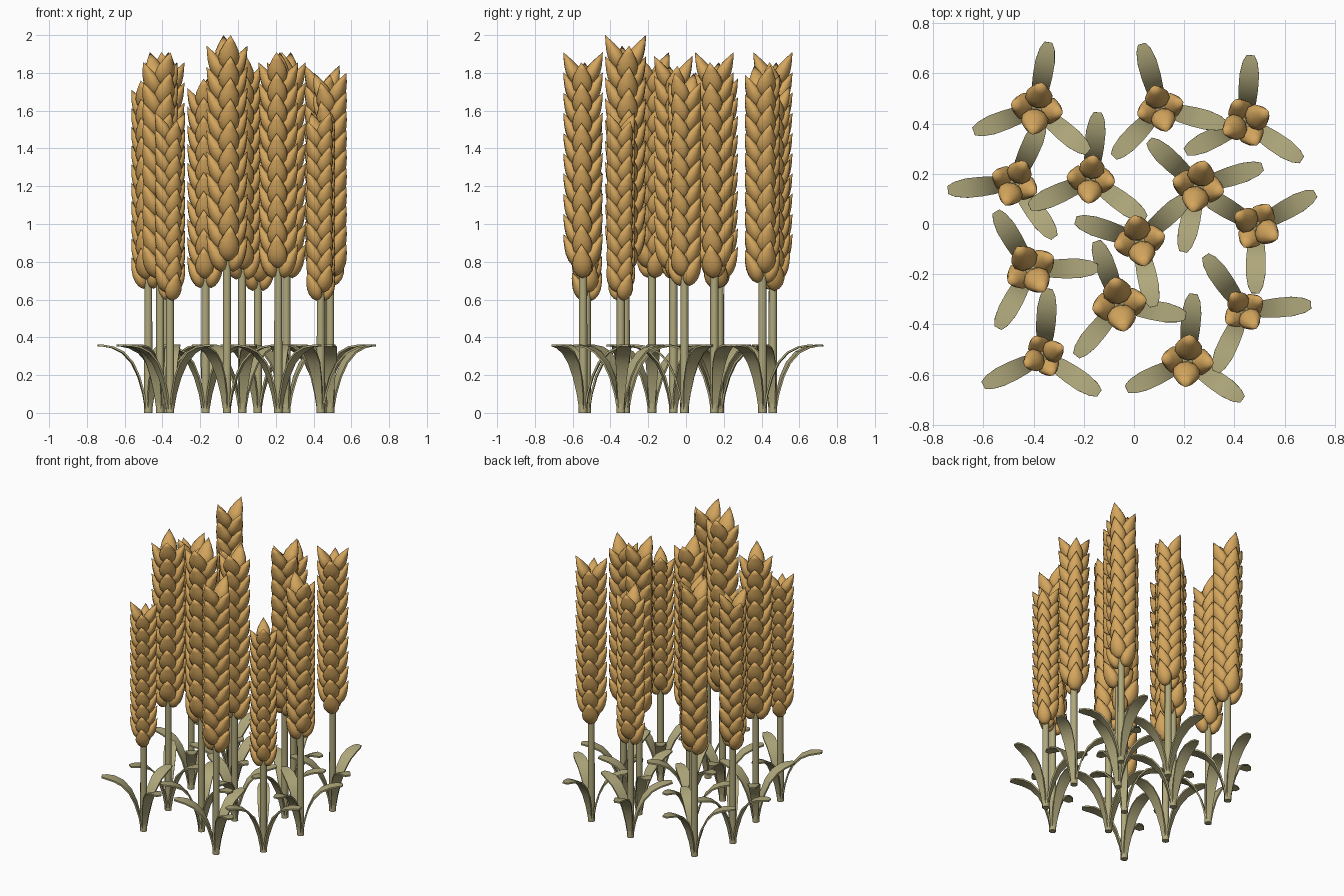
import bpy, bmesh, math
from mathutils import Vector, Matrix

if "Cube" in bpy.data.objects:
    bpy.data.objects.remove(bpy.data.objects["Cube"])


def material(name, rgb):
    m = bpy.data.materials.new(name)
    m.diffuse_color = (*rgb, 1)
    m.use_nodes = True
    m.node_tree.nodes["Principled BSDF"].inputs["Base Color"].default_value = m.diffuse_color
    return m


GRAIN = material("golden_grain", (0.66, 0.38, 0.11))
STRAW = material("dry_green_straw", (0.43, 0.39, 0.20))

# x, y, total height, leaf angle, angle of the upper kernel pair
STALKS = [
    (-0.387, 0.46, 1.91, 80, 80), (0.105, 0.46, 1.73, 106, 106),
    (0.446, 0.405, 1.84, 86, 25), (-0.475, 0.163, 1.76, 66, 66),
    (-0.172, 0.178, 1.77, 84, 84), (0.256, 0.15, 1.91, 17, 77),
    (0.022, -0.067, 1.89, 42, 102), (0.488, -0.008, 1.80, 29, 149),
    (-0.412, -0.18, 1.91, 1, 121), (-0.058, -0.32, 2.0, 110, 100),
    (0.438, -0.345, 1.59, 5, 125), (-0.36, -0.525, 1.59, 86, 26),
    (0.213, -0.545, 1.91, 85, 85),
]


def finish(name, bm, mat, angle=40):
    bmesh.ops.recalc_face_normals(bm, faces=bm.faces)
    me = bpy.data.meshes.new(name)
    bm.to_mesh(me)
    bm.free()
    me.materials.append(mat)
    ob = bpy.data.objects.new(name, me)
    bpy.context.collection.objects.link(ob)
    bpy.ops.object.select_all(action='DESELECT')
    bpy.context.view_layer.objects.active = ob
    ob.select_set(True)
    bpy.ops.object.shade_smooth_by_angle(angle=math.radians(angle))
    return ob


# kernel: pointed teardrop, (height fraction, radius fraction, outward offset)
KERNEL = [(0.08, 0.55, 0.035), (0.22, 0.88, 0.041), (0.4, 1.0, 0.05),
          (0.58, 0.86, 0.064), (0.78, 0.5, 0.085)]
LENGTH, PITCH, SIDES = 0.19, 0.112, 10


def add_kernel(bm, mat):
    rings = []
    for h, r, out in KERNEL:
        rings.append([bm.verts.new(mat @ Vector((
            out + 0.046 * r * math.cos(a), 0.058 * r * math.sin(a), h * LENGTH)))
            for a in (math.tau * i / SIDES for i in range(SIDES))])
    bottom = bm.verts.new(mat @ Vector((0.033, 0, 0)))
    tip = bm.verts.new(mat @ Vector((0.11, 0, LENGTH)))
    for i in range(SIDES):
        j = (i + 1) % SIDES
        bm.faces.new((bottom, rings[0][j], rings[0][i]))
        for a, b in zip(rings, rings[1:]):
            bm.faces.new((a[i], a[j], b[j], b[i]))
        bm.faces.new((rings[-1][i], rings[-1][j], tip))


# leaf: (outward distance, height, half width)
LEAF = [(0.012, 0.02, 0.014), (0.025, 0.1, 0.02), (0.05, 0.19, 0.028),
        (0.085, 0.265, 0.035), (0.135, 0.32, 0.039), (0.19, 0.347, 0.039),
        (0.24, 0.356, 0.03), (0.268, 0.357, 0.016)]


def add_leaf(bm, mat):
    rows = []
    for k, (r, z, w) in enumerate(LEAF):
        a, b = LEAF[max(k - 1, 0)], LEAF[min(k + 1, len(LEAF) - 1)]
        n = Vector((a[1] - b[1], 0, b[0] - a[0])).normalized() * 0.005
        c = Vector((r, 0, z))
        s = Vector((0, w, 0))
        rows.append([bm.verts.new(mat @ p)
                     for p in (c - s - n, c + s - n, c + s + n, c - s + n)])
    for a, b in zip(rows, rows[1:]):
        for i in range(4):
            j = (i + 1) % 4
            bm.faces.new((a[i], a[j], b[j], b[i]))
    bm.faces.new(rows[0])
    bm.faces.new(rows[-1])


for n, (x, y, height, leaf_deg, head_deg) in enumerate(STALKS, 1):
    place = Matrix.Translation((x, y, 0))
    s = height / 2

    # stem
    bm = bmesh.new()
    top = 0.93 * height
    bmesh.ops.create_cone(bm, cap_ends=True, segments=10, radius1=0.023, radius2=0.02,
                          depth=top, matrix=place @ Matrix.Translation((0, 0, top / 2)))
    finish(f"stem_{n}", bm, STRAW)

    # three arching leaves
    bm = bmesh.new()
    for k in range(3):
        add_leaf(bm, place @ Matrix.Rotation(math.radians(leaf_deg + 120 * k), 4, 'Z'))
    finish(f"leaves_{n}", bm, STRAW)

    # grain head: four columns of kernels, neighbouring columns staggered
    bm = bmesh.new()
    for col in range(4):
        turn = Matrix.Rotation(math.radians(head_deg + 90 * col), 4, 'Z')
        for row in range(10):
            z = 2 - LENGTH - PITCH * (row + 0.5 * (col % 2))
            add_kernel(bm, place @ Matrix.Scale(s, 4) @ turn @ Matrix.Translation((0, 0, z)))
    finish(f"grain_head_{n}", bm, GRAIN, 50)
